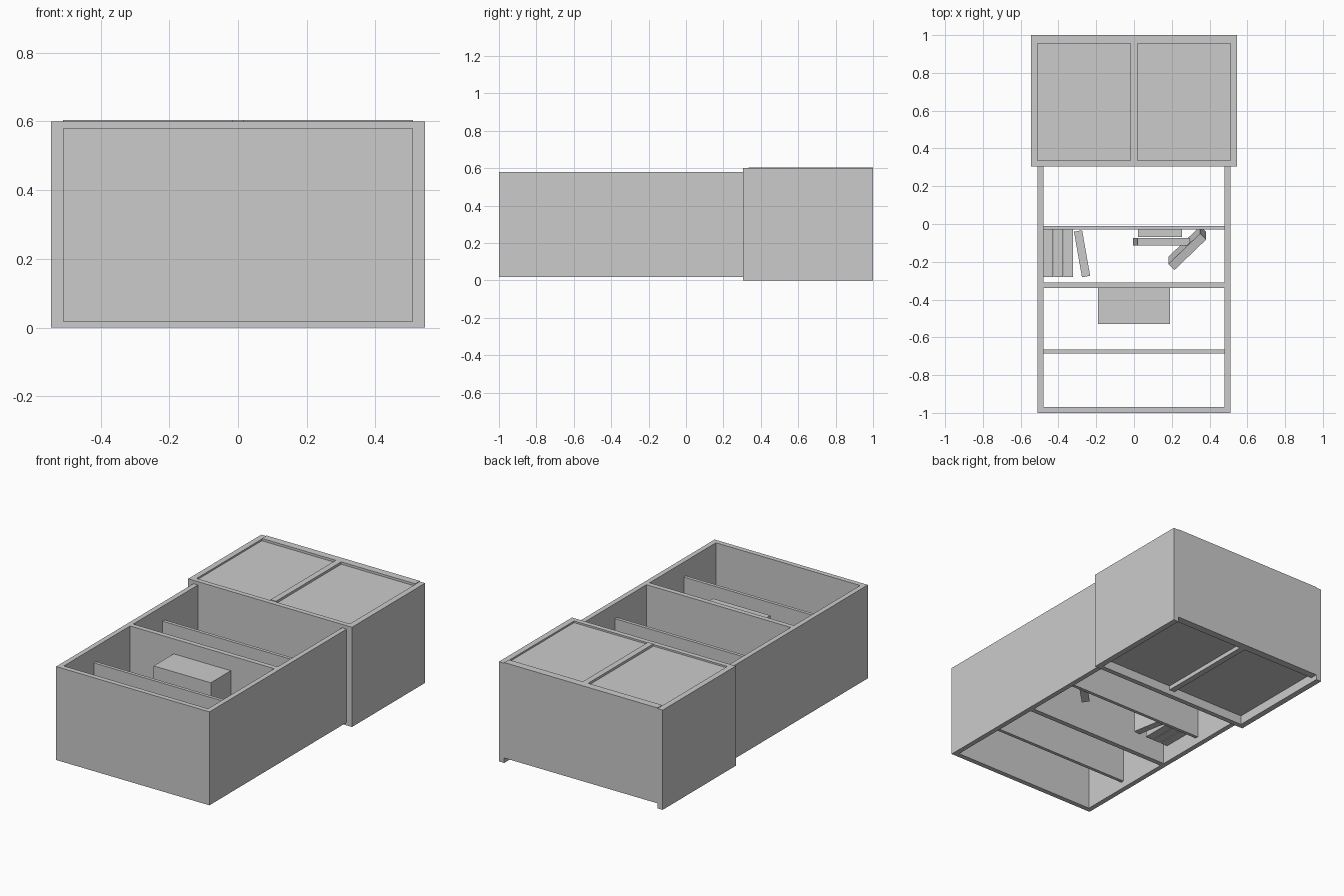
import bpy
from math import radians
from mathutils import Matrix, Vector

if "Cube" in bpy.data.objects:
    bpy.data.objects.remove(bpy.data.objects["Cube"])


def box(name, x, y, z, rot=(0, 0, 0)):
    """Box from (min, max) ranges, optionally rotated about its centre."""
    lo, hi = Vector((x[0], y[0], z[0])), Vector((x[1], y[1], z[1]))
    bpy.ops.mesh.primitive_cube_add(size=1, location=(lo + hi) / 2,
                                    rotation=[radians(a) for a in rot])
    ob = bpy.context.object
    ob.name = name
    ob.data.transform(Matrix.Diagonal((*(hi - lo), 1)))
    return ob


# Base cabinet: top slab and side panels (unit lies on its back, doors up)
box("cabinet_top", (-.545, .545), (.305, .335), (0, .6))
for s, n in ((-1, "left"), (1, "right")):
    box(f"cabinet_side_{n}", sorted((s * .51, s * .545)), (.335, 1), (0, .6))
box("cabinet_plinth", (-.51, .51), (.955, 1), (.03, .604))

# Doors and back panels, recessed between the centre stile and the frame
box("cabinet_divider", (-.018, .018), (.335, .955), (.03, .604))
for s, n in ((-1, "left"), (1, "right")):
    x = sorted((s * .018, s * .51))
    box(f"door_{n}", x, (.335, .955), (.565, .59))
    box(f"back_panel_{n}", x, (.335, .955), (.055, .075))

# Open upper bookcase
for s, n in ((-1, "left"), (1, "right")):
    box(f"bookcase_side_{n}", sorted((s * .48, s * .51)), (-1, .305), (.018, .58))
box("bookcase_top", (-.48, .48), (-1, -.97), (.018, .58))
box("fixed_shelf", (-.48, .48), (-.34, -.31), (.018, .58))
for i, y in enumerate((-.675, -.02)):
    box(f"loose_shelf_{i}", (-.48, .48), (y - .01, y + .01), (.06, .49))

# Storage box on the fixed shelf
box("storage_box", (-.19, .19), (-.53, -.34), (.2, .49))

# Upright books, the last one leaning
for i, x in enumerate((-.48, -.425, -.372)):
    box(f"book_{i}", (x, x + .05), (-.28, -.03), (.12, .33))
box("leaning_book", (-.297, -.253), (-.28, -.035), (.12, .33), (0, 0, 10))

# Flat stack with one book propped against it
box("stacked_book_lower", (.02, .255), (-.07, -.03), (.14, .34))
box("stacked_book_upper", (.005, .285), (-.115, -.075), (.14, .32), (0, 8, 0))
box("propped_book", (.26, .305), (-.245, -.01), (.13, .33), (8, 8, -45))
